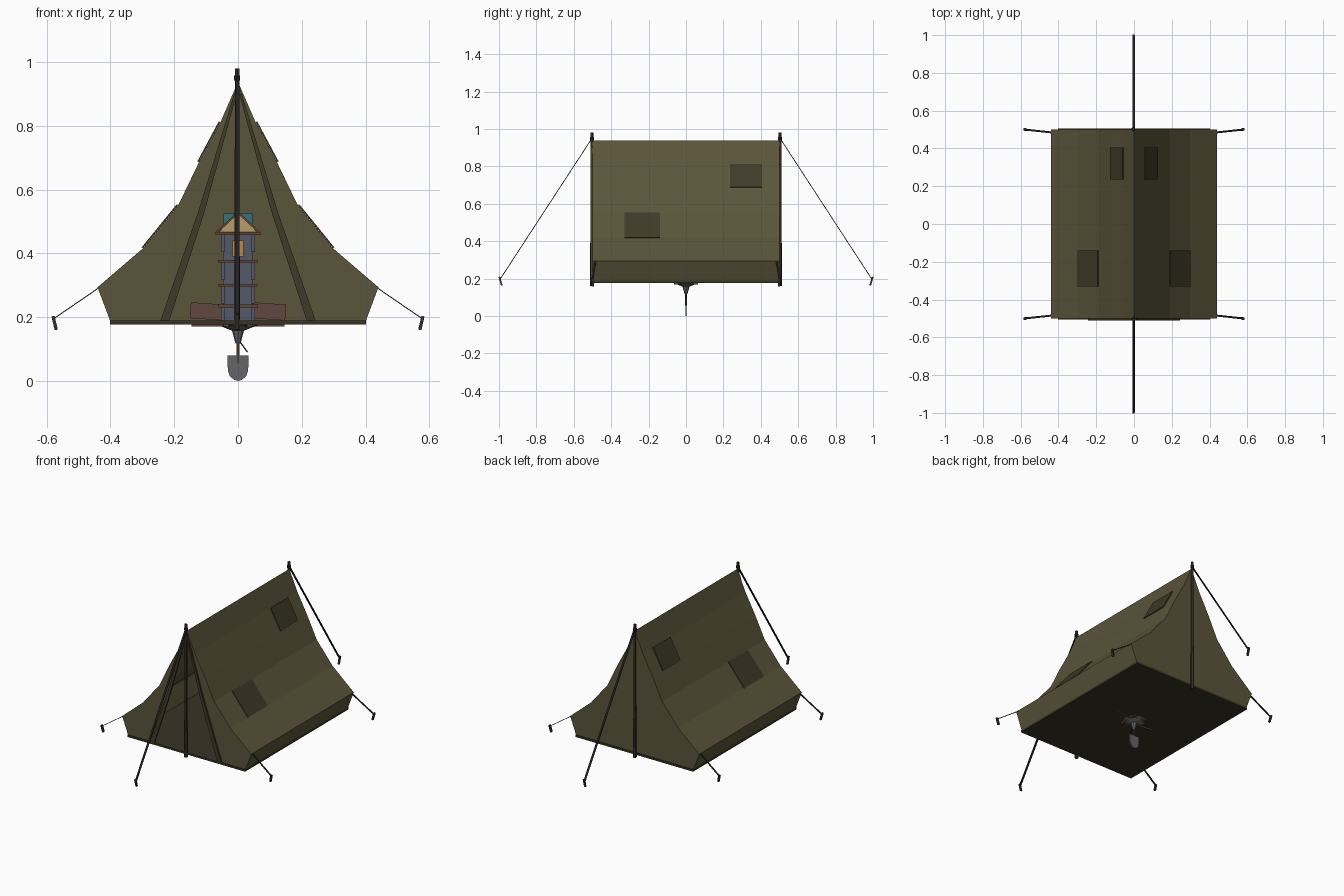
import bpy, bmesh
from math import radians, pi
from mathutils import Vector

if "Cube" in bpy.data.objects:
    bpy.data.objects.remove(bpy.data.objects["Cube"])


def mat(name, rgb):
    m = bpy.data.materials.new(name)
    m.diffuse_color = (*rgb, 1)
    m.use_nodes = True
    m.node_tree.nodes["Principled BSDF"].inputs["Base Color"].default_value = m.diffuse_color
    return m


CANVAS = mat("canvas", (0.105, 0.09, 0.042))
TRIM = mat("dark_canvas", (0.05, 0.042, 0.02))
FLOOR = mat("groundsheet", (0.04, 0.033, 0.018))
WOOD = mat("pole_wood", (0.04, 0.03, 0.02))
ROPE = mat("rope", (0.014, 0.014, 0.015))
STONE = mat("stone", (0.09, 0.1, 0.14))
BROWN = mat("brown_wood", (0.13, 0.06, 0.03))
MAUVE = mat("log_wood", (0.12, 0.065, 0.05))
TAN = mat("tan_roof", (0.4, 0.27, 0.12))
TEAL = mat("teal_roof", (0.03, 0.17, 0.2))
GOLD = mat("gold", (0.5, 0.27, 0.05))
STEEL = mat("steel", (0.13, 0.13, 0.14))


def mesh(name, verts, faces, m, solid=0.0):
    me = bpy.data.meshes.new(name)
    me.from_pydata([tuple(v) for v in verts], [], faces)
    bm = bmesh.new()
    bm.from_mesh(me)
    bmesh.ops.recalc_face_normals(bm, faces=bm.faces)
    bm.to_mesh(me)
    bm.free()
    ob = bpy.data.objects.new(name, me)
    bpy.context.collection.objects.link(ob)
    me.materials.append(m)
    if solid:
        mod = ob.modifiers.new("thickness", "SOLIDIFY")
        mod.thickness = solid
        mod.offset = 0
    return ob


def prism(name, pts, y0, y1, m):
    """Extrude an x-z outline between two y values."""
    n = len(pts)
    verts = [(x, y, z) for y in (y0, y1) for x, z in pts]
    faces = [list(range(n)), list(range(n, 2 * n))]
    faces += [[i, (i + 1) % n, n + (i + 1) % n, n + i] for i in range(n)]
    return mesh(name, verts, faces, m)


def box(name, c, s, m, rot=(0, 0, 0)):
    bpy.ops.mesh.primitive_cube_add(size=1, location=c, rotation=rot)
    ob = bpy.context.object
    ob.name = name
    ob.scale = s
    ob.data.materials.append(m)
    return ob


def cone(name, c, r1, r2, h, m, n=8, rot=(0, 0, 0)):
    bpy.ops.mesh.primitive_cone_add(vertices=n, radius1=r1, radius2=r2, depth=h, location=c, rotation=rot)
    ob = bpy.context.object
    ob.name = name
    ob.data.materials.append(m)
    return ob


def strap(name, a, b, side, width, m, thick=0.004):
    """Flat bar from a to b, wide along the side vector."""
    a, b, s = Vector(a), Vector(b), Vector(side).normalized()
    u = (b - a).cross(s).normalized() * thick / 2
    s = s * width / 2
    v = [p + i * s + j * u for p in (a, b) for i, j in ((-1, -1), (1, -1), (1, 1), (-1, 1))]
    f = [(0, 1, 2, 3), (4, 5, 6, 7)] + [(i, (i + 1) % 4, 4 + (i + 1) % 4, 4 + i) for i in range(4)]
    return mesh(name, v, f, m)


# Canvas sides follow a sagging profile
prof = [(0, 0.935), (0.053, 0.81), (0.12, 0.685), (0.185, 0.55), (0.295, 0.415), (0.438, 0.293), (0.397, 0.185)]
outline = [(-x, z) for x, z in reversed(prof[1:])] + prof
n = len(outline)
mesh("tent_canvas", [(x, y, z) for y in (-0.5, 0.5) for x, z in outline],
     [(i, i + 1, n + i + 1, n + i) for i in range(n - 1)], CANVAS, 0.005)

# Closed back wall, and front wall with a triangular doorway
mesh("back_wall", [(x, 0.498, z) for x, z in outline], [list(range(n))], CANVAS, 0.004)
for s, side in ((-1, "left"), (1, "right")):
    pts = prof + [(0.22, 0.185)]
    mesh(f"front_wall_{side}", [(s * x, -0.498, z) for x, z in pts], [list(range(len(pts)))], CANVAS, 0.004)
    flap = [(s * x, z) for x, z in ((0.004, 0.9), (0.012, 0.9), (0.125, 0.53), (0.243, 0.19), (0.215, 0.19), (0.105, 0.53))]
    prism(f"door_flap_{side}", flap, -0.51, -0.5, TRIM)

    # Patches sewn on the slopes
    for k, y0, y1 in ((1, 0.235, 0.405), (3, -0.33, -0.14)):
        (xa, za), (xb, zb) = prof[k], prof[k + 1]
        o = 0.005
        mesh(f"patch_{side}", [(s * (xa + o), y0, za + o / 2), (s * (xa + o), y1, za + o / 2),
                               (s * (xb + o), y1, zb + o / 2), (s * (xb + o), y0, zb + o / 2)],
             [(0, 1, 2, 3)], TRIM, 0.005)

# Groundsheet
box("groundsheet", (0, 0, 0.183), (0.804, 1.01, 0.012), FLOOR)

# Poles, guy ropes and pegs at each end
for e in (-1, 1):
    y = e * 0.503
    cone("tent_pole", (-0.003, y, 0.57), 0.009, 0.008, 0.82, WOOD, 6)
    cone("pole_sleeve", (-0.003, y, 0.275), 0.011, 0.01, 0.23, WOOD, 6)
    cone("rope_knot", (-0.003, y, 0.95), 0.011, 0.011, 0.016, ROPE, 6)
    strap("guy_rope", (-0.002, y, 0.95), (-0.002, e * 0.995, 0.195), (1, 0, 0), 0.012, ROPE)
    strap("end_peg", (-0.002, e * 0.998, 0.21), (-0.002, e * 0.985, 0.163), (1, 0, 0), 0.011, WOOD, 0.009)
    for s in (-1, 1):
        strap("corner_rope", (s * 0.30, e * 0.47, 0.385), (s * 0.578, e * 0.5, 0.195), (0, 1, 0), 0.01, ROPE, 0.003)
        strap("corner_peg", (s * 0.58, e * 0.502, 0.203), (s * 0.57, e * 0.498, 0.16), (0, 1, 0), 0.012, WOOD, 0.01)

# Small tower standing inside the tent
box("tower_body", (0, 0, 0.32), (0.09, 0.09, 0.3), STONE)
for z, w in ((0.235, 0.124), (0.3, 0.122), (0.375, 0.126), (0.462, 0.14)):
    box("tower_ledge", (0, 0, z), (w, w, 0.009), BROWN)
    for sx in (-1, 1):
        for sy in (-1, 1):
            box("tower_corner_post", (sx * 0.047, sy * 0.047, z - 0.03), (0.014, 0.014, 0.055), STONE)
for z in (0.265, 0.34):
    for sx in (-1, 1):
        box("tower_lamp", (sx * 0.05, 0, z), (0.012, 0.03, 0.012), GOLD)
for sy in (-1, 1):
    box("tower_window", (0, sy * 0.048, 0.415), (0.035, 0.01, 0.05), GOLD)
box("teal_upper_roof", (0, 0.015, 0.498), (0.09, 0.05, 0.055), TEAL)
cone("tan_roof", (0, 0, 0.495), 0.085, 0.012, 0.06, TAN, 4, (0, 0, pi / 4))
for s in (-1, 1):
    strap("roof_beam", (s * 0.066, -0.062, 0.466), (0, -0.02, 0.528), (0, 1, 0), 0.008, BROWN, 0.006)

# Wooden wings lying at the tower foot
for s in (-1, 1):
    box("side_wing", (s * 0.097, 0, 0.218), (0.105, 0.075, 0.05), MAUVE, (0, radians(4), 0))
    box("under_beam", (s * 0.085, s * 0.02, 0.175), (0.12, 0.012, 0.01), BROWN, (0, 0, s * 0.15))
    box("cross_beam", (s * 0.035, 0, 0.174), (0.012, 0.13, 0.01), BROWN)

# Spade hanging below the floor
cone("hanging_base", (0, 0, 0.167), 0.02, 0.065, 0.018, STEEL, 8)
cone("hanging_root", (0, 0, 0.14), 0.008, 0.02, 0.045, STEEL, 8)
cone("spade_handle", (0, 0, 0.115), 0.005, 0.006, 0.12, BROWN, 6)
strap("rope_end", (0.008, 0, 0.12), (0.03, 0, 0.09), (0, 1, 0), 0.005, ROPE)
half = [(0.012, 0.003), (0.026, 0.015), (0.032, 0.035), (0.033, 0.08)]
prism("spade_blade", [(0, 0)] + half + [(-x, z) for x, z in reversed(half)], -0.004, 0.004, STEEL)
